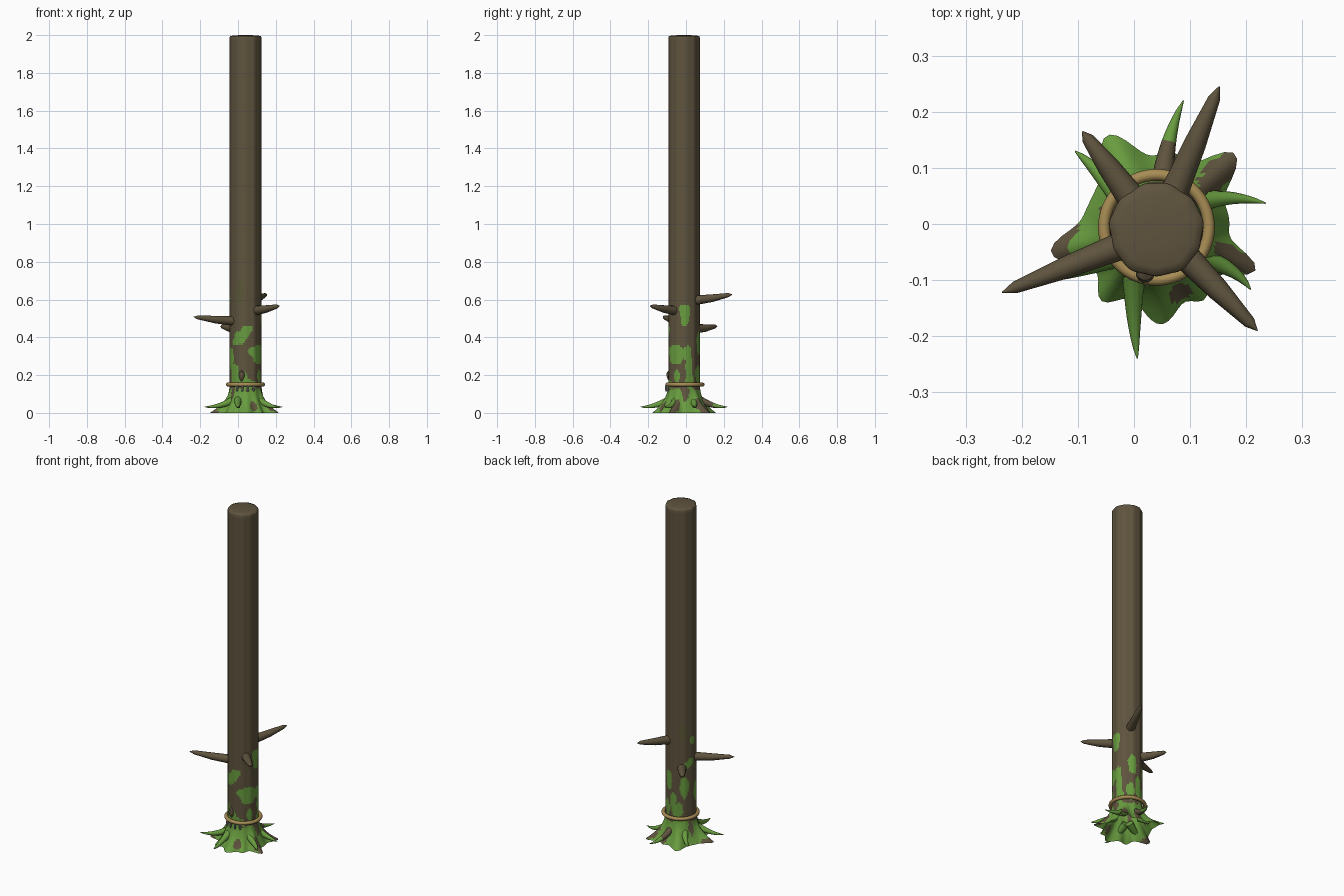
import bpy, bmesh, math
from mathutils import Vector, noise

if "Cube" in bpy.data.objects:
    bpy.data.objects.remove(bpy.data.objects["Cube"])

CX, CY, R = 0.04, -0.01, 0.083
SEG = 96


def material(name, rgb):
    m = bpy.data.materials.new(name)
    m.use_nodes = True
    m.diffuse_color = (*rgb, 1)
    m.node_tree.nodes["Principled BSDF"].inputs["Base Color"].default_value = (*rgb, 1)
    return m


bark = material("bark brown", (0.113, 0.087, 0.048))
moss = material("moss green", (0.14, 0.335, 0.05))
olive = material("faded moss", (0.105, 0.092, 0.036))
rope_tan = material("rope tan", (0.39, 0.265, 0.09))
grey = material("pale grey", (0.34, 0.34, 0.33))


def finish(bm, name, mats, angle=40):
    mesh = bpy.data.meshes.new(name)
    bm.to_mesh(mesh)
    bm.free()
    for m in mats:
        mesh.materials.append(m)
    ob = bpy.data.objects.new(name, mesh)
    bpy.context.collection.objects.link(ob)
    bpy.ops.object.select_all(action="DESELECT")
    ob.select_set(True)
    bpy.context.view_layer.objects.active = ob
    bpy.ops.object.shade_smooth_by_angle(angle=math.radians(angle))
    return ob


def skin(bm, rings, close_start=True):
    """Bridge rings of points that run counter-clockwise about the path."""
    loops = [[bm.verts.new(p) for p in ring] for ring in rings]
    n = len(loops[0])
    for a, b in zip(loops, loops[1:]):
        for i in range(n):
            bm.faces.new((a[i], a[(i + 1) % n], b[(i + 1) % n], b[i]))
    if close_start:
        bm.faces.new(loops[0][::-1])
    bm.faces.new(loops[-1])


def spike(name, points, radii, mats, sides=12, paint=None):
    """Tapered tube along a short path."""
    bm = bmesh.new()
    pts = [Vector(p) for p in points]
    rings = []
    for i, (p, r) in enumerate(zip(pts, radii)):
        d = (pts[min(i + 1, len(pts) - 1)] - pts[max(i - 1, 0)]).normalized()
        u = d.orthogonal().normalized() if abs(d.z) > 0.9 else d.cross(Vector((0, 0, 1))).normalized()
        v = d.cross(u)
        rings.append([p + r * (u * math.cos(t) + v * math.sin(t))
                      for t in (math.tau * k / sides for k in range(sides))])
    skin(bm, rings)
    bmesh.ops.recalc_face_normals(bm, faces=bm.faces[:])
    if paint:
        for f in bm.faces:
            f.material_index = paint(f.calc_center_median())
    return finish(bm, name, mats)


def turn(a, b):
    return (a - b + 180) % 360 - 180


# Root lobes: angle, extra reach, width in degrees
LOBES = [(118, .062, 13), (44, .065, 12), (-22, .062, 10), (-87, .04, 14),
         (192, .065, 12), (-56, .02, 9), (232, .03, 10), (80, .012, 9)]


def radius(deg, z):
    ripple = 0.0012 * math.sin(math.radians(deg * 11)) + 0.001 * math.sin(math.radians(deg * 5))
    k = max(0, 1 - z / 0.16)
    reach = sum(h * math.exp(-(turn(deg, a) / w) ** 2) for a, h, w in LOBES)
    return R + ripple + 0.046 * k ** 2 + reach * k ** 2.6


# Colour patches: angle, height, half width in degrees, half height
MOSS = [(-86, .438, 24, .025), (-106, .4, 28, .035), (-128, .375, 18, .022),
        (-38, .325, 42, .036), (-32, .285, 30, .028), (2, .535, 21, .04), (3, .49, 15, .03),
        (10, .32, 18, .04), (18, .24, 13, .08), (22, .17, 16, .04), (-28, .19, 12, .04),
        (70, .37, 17, .065), (62, .2, 18, .05), (138, .33, 17, .065), (150, .46, 15, .022),
        (164, .48, 14, .022), (172, .61, 13, .03), (112, .19, 24, .05), (95, .25, 14, .05),
        (200, .29, 22, .06), (-108, .185, 24, .04), (-75, .15, 25, .03), (225, .2, 20, .07)]
BARE = [(40, .04, 12, .04), (47, .018, 8, .012), (-20, .03, 11, .035), (190, .008, 12, .013),
        (-70, .035, 10, .03), (4, .11, 13, .045), (160, .09, 9, .04), (-140, .10, 8, .03), (78, .04, 9, .04)]
FADED = [(-112, .64, 14, .07), (130, .66, 14, .05)]


def inside(patches, deg, z, wobble):
    return any((turn(deg, a) / w) ** 2 + ((z - h) / t) ** 2 < 1 + wobble for a, h, w, t in patches)


# Trunk with flared, mossy foot, open underneath and domed on top
bm = bmesh.new()
levels = [i * 0.01 for i in range(74)] + [1.0, 1.35, 1.7, 1.97, 1.988]
rings = []
for z, s in [(z, 1) for z in levels] + [(1.994, .97), (1.998, .8), (2.0, .3)]:
    ring = []
    for i in range(SEG):
        deg = 360 * i / SEG
        r = radius(deg, z) * s
        ring.append((CX + r * math.cos(math.radians(deg)), CY + r * math.sin(math.radians(deg)), z))
    rings.append(ring)
skin(bm, rings, close_start=False)
for f in bm.faces:
    c = f.calc_center_median()
    deg = math.degrees(math.atan2(c.y - CY, c.x - CX))
    wob = 0.55 * noise.noise(c * 35)
    if c.z > 0.75:
        continue
    if c.z < 0.125 + 0.04 * wob:
        f.material_index = 0 if inside(BARE, deg, c.z, wob) else 1
    elif inside(MOSS, deg, c.z, wob):
        f.material_index = 1
    elif inside(FADED, deg, c.z, wob):
        f.material_index = 2
finish(bm, "trunk", [bark, moss, olive], 80)

# Broken branches: base point to tip
BRANCHES = [((.065, .04, .595), (.152, .245, .627)), ((.08, -.045, .54), (.22, -.19, .566)),
            ((.0, -.03, .485), (-.235, -.122, .508)), ((.0, .04, .445), (-.092, .165, .459))]
for i, (a, b) in enumerate(BRANCHES):
    a, b = Vector(a), Vector(b)
    sag = Vector((0, 0, -0.003))
    spike(f"branch_{i + 1}", [a, a.lerp(b, .5) + sag, a.lerp(b, .9), b], [.026, .02, .0108, .001], [bark])

# Curved root thorns: base, bend and tip, and how far out the bare bark reaches
ROOTS = [((.05, .06), (.062, .145), (.088, .22), .165), ((.09, .03), (.16, .046), (.235, .037), 0),
         ((.09, -.05), (.165, -.078), (.208, -.117), 0), ((.0, -.07), (.0, -.165), (.006, -.24), 0),
         ((-.01, .03), (-.062, .09), (-.105, .13), 0), ((-.01, -.05), (-.095, -.08), (-.178, -.105), 0)]
for i, (a, b, c, bare) in enumerate(ROOTS):
    a, b, c = Vector((*a, .076)), Vector((*b, .04)), Vector((*c, .032))
    ctrl = 2 * b - (a + c) / 2
    steps = [k / 8 for k in range(9)]
    path = [a * (1 - t) ** 2 + ctrl * 2 * t * (1 - t) + c * t * t for t in steps]
    spike(f"root_thorn_{i + 1}", path, [.021 * (1 - t) ** .8 + .001 for t in steps], [bark, moss],
          paint=lambda p, reach=bare: int(math.hypot(p.x - CX, p.y - CY) > reach))

# Rope tied around the trunk
bpy.ops.mesh.primitive_torus_add(major_segments=64, minor_segments=12, major_radius=.0935,
                                 minor_radius=.0105, location=(CX, CY + .004, .15))
rope = bpy.context.object
rope.name = "rope_ring"
rope.data.materials.append(rope_tan)
bpy.ops.object.shade_smooth_by_angle(angle=math.radians(60))

# Small grey pegs hanging under the rope
for i in range(4):
    t = math.radians(-118 + 18 * i)
    x, y = CX + .096 * math.cos(t), CY + .096 * math.sin(t)
    spike(f"hanging_peg_{i + 1}", [(x, y, .145), (x, y, .125), (x, y, .112)], [.006, .006, .003], [grey], 8)

# Bark knot above the rope
spike("bark_knot", [(.02, -.083, .165), (.02, -.087, .18), (.02, -.088, .2), (.02, -.086, .214), (.02, -.083, .222)],
      [.005, .011, .017, .015, .006], [bark])
